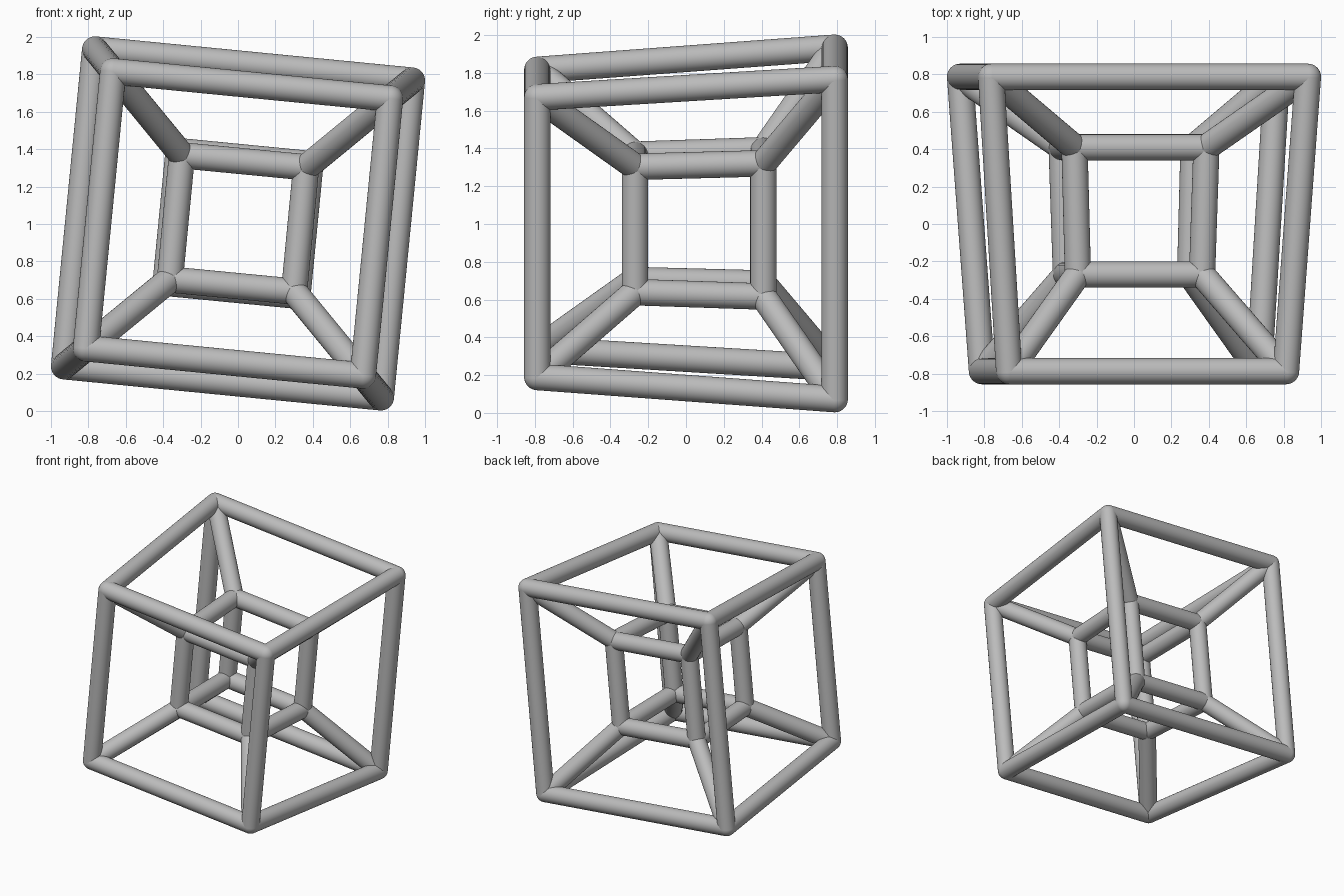
import bpy
import math
from mathutils import Vector

RADIUS = 0.07
MID_Z = 1.003

default_cube = bpy.data.objects.get("Cube")
if default_cube:
    bpy.data.objects.remove(default_cube, do_unlink=True)

grey = bpy.data.materials.new("plain grey")
grey.use_nodes = True
colour = (0.5, 0.5, 0.5, 1)
grey.diffuse_color = colour
grey.node_tree.nodes["Principled BSDF"].inputs["Base Color"].default_value = colour


def finish(name):
    obj = bpy.context.object
    obj.name = name
    obj.data.materials.append(grey)
    bpy.ops.object.shade_smooth_by_angle(angle=math.radians(40))
    return obj


def bar(name, start, end):
    """Open round tube between two corner points."""
    axis = end - start
    bpy.ops.mesh.primitive_cylinder_add(
        vertices=32, radius=RADIUS, depth=axis.length, end_fill_type='NOTHING',
        location=(start + end) / 2, rotation=axis.to_track_quat('Z', 'Y').to_euler())
    finish(name)


def joint(name, point):
    """Round corner that closes the bars meeting there."""
    bpy.ops.mesh.primitive_uv_sphere_add(
        segments=32, ring_count=16, radius=RADIUS, location=point)
    finish(name)


def square(y, a, b):
    """Four corners of a tilted square, starting at the upper right."""
    return [Vector((x, y, MID_Z + z)) for x, z in ((a, b), (-b, a), (-a, -b), (b, -a))]


# Each cage is a front square and a back square of slightly different size
cages = {
    "outer": (square(-0.787, 0.813, 0.668), square(0.787, 0.93, 0.764)),
    "inner": (square(-0.27, 0.364, 0.30), square(0.41, 0.387, 0.318)),
}
corner_names = ("upper_left", "upper_right", "lower_right", "lower_left")
side_names = ("top", "right", "bottom", "left")

for cage, squares in cages.items():
    for face, corners in zip(("front", "back"), squares):
        for i in range(4):
            joint(f"{cage}_{face}_{corner_names[i]}_joint", corners[i])
            bar(f"{cage}_{face}_{side_names[i]}_bar", corners[i], corners[(i + 1) % 4])
    # Bars running from front to back
    for i in range(4):
        bar(f"{cage}_{corner_names[i]}_depth_bar", squares[0][i], squares[1][i])

# Struts joining the inner cage to the outer cage
for f, face in enumerate(("front", "back")):
    for i in range(4):
        bar(f"{face}_{corner_names[i]}_strut", cages["inner"][f][i], cages["outer"][f][i])
